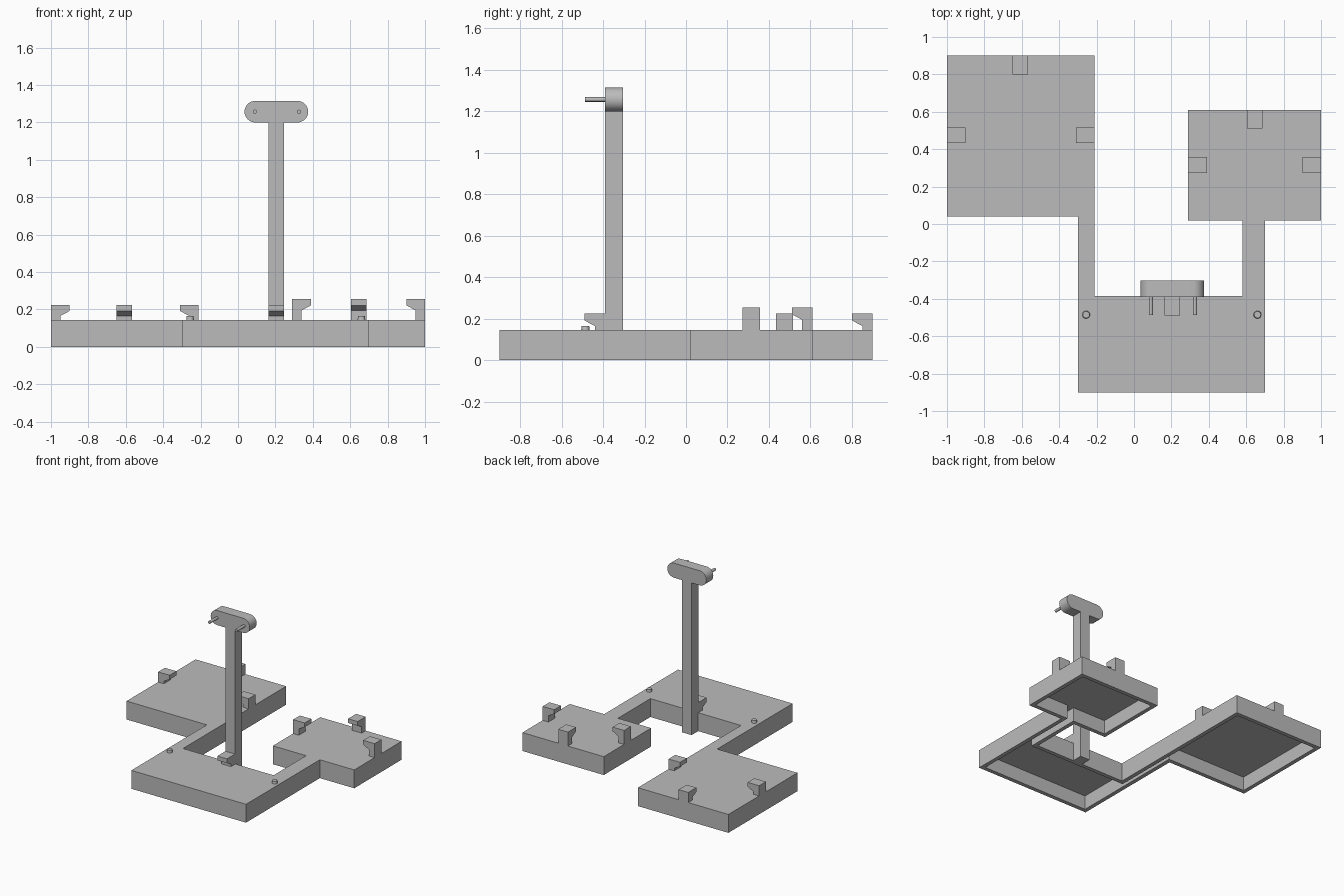
import bpy, bmesh, math
from mathutils import Matrix, Vector

cube = bpy.data.objects.get("Cube")
if cube:
    bpy.data.objects.remove(cube)

GREY = (0.5, 0.5, 0.5, 1)
mat = bpy.data.materials.new("plain_grey")
mat.use_nodes = True
mat.diffuse_color = GREY
mat.node_tree.nodes["Principled BSDF"].inputs["Base Color"].default_value = GREY

DECK = 0.145


def finish(bm, name, smooth=False):
    bmesh.ops.recalc_face_normals(bm, faces=bm.faces)
    me = bpy.data.meshes.new(name)
    bm.to_mesh(me)
    bm.free()
    me.materials.append(mat)
    ob = bpy.data.objects.new(name, me)
    bpy.context.collection.objects.link(ob)
    if smooth:
        bpy.ops.object.select_all(action='DESELECT')
        ob.select_set(True)
        bpy.context.view_layer.objects.active = ob
        bpy.ops.object.shade_smooth_by_angle(angle=math.radians(35))
    return ob


def prism(points, direction):
    """Extrude a closed outline along a direction."""
    bm = bmesh.new()
    face = bm.faces.new([bm.verts.new(p) for p in points])
    ext = bmesh.ops.extrude_face_region(bm, geom=[face], use_keep_orig=True)
    verts = [g for g in ext["geom"] if isinstance(g, bmesh.types.BMVert)]
    bmesh.ops.translate(bm, verts=verts, vec=direction)
    bmesh.ops.recalc_face_normals(bm, faces=bm.faces)
    return bm


def rod(name, start, end, r1, r2):
    start, end = Vector(start), Vector(end)
    axis = end - start
    turn = axis.to_track_quat('Z', 'Y').to_matrix().to_4x4()
    bm = bmesh.new()
    bmesh.ops.create_cone(bm, cap_ends=True, segments=24, radius1=r1, radius2=r2,
                          depth=axis.length,
                          matrix=Matrix.Translation((start + end) / 2) @ turn)
    finish(bm, name, True)


def clip(name, x, y, angle, top):
    """Hook on a deck edge, its lip pointing inward along the angle."""
    outline = [(0, DECK), (0.05, DECK), (0.05, top - 0.06), (0.1, top - 0.033),
               (0.1, top), (0, top)]
    bm = prism([(u, -0.042, z) for u, z in outline], (0, 0.084, 0))
    place = Matrix.Translation((x, y, 0)) @ Matrix.Rotation(math.radians(angle), 4, 'Z')
    bmesh.ops.transform(bm, matrix=place, verts=bm.verts)
    finish(bm, name)


# Base: one outline, hollowed from beneath
outline = [(-0.3, -0.9), (0.7, -0.9), (0.7, 0.02), (1, 0.02), (1, 0.61),
           (0.29, 0.61), (0.29, 0.02), (0.58, 0.02), (0.58, -0.385),
           (-0.21, -0.385), (-0.21, 0.9), (-1, 0.9), (-1, 0.04), (-0.3, 0.04)]
bm = prism([(x, y, 0) for x, y in outline], (0, 0, DECK))
under = min(bm.faces, key=lambda f: f.calc_center_median().z)
bmesh.ops.inset_region(bm, faces=[under], thickness=0.032, use_even_offset=True)
pocket = bmesh.ops.extrude_discrete_faces(bm, faces=[under])["faces"][0]
bmesh.ops.translate(bm, verts=pocket.verts, vec=(0, 0, 0.11))
finish(bm, "base")

# Clips round both platforms and at the foot of the post
clip("large_platform_right_clip", -1, 0.475, 0, 0.225)
clip("large_platform_left_clip", -0.21, 0.475, 180, 0.225)
clip("large_platform_back_clip", -0.608, 0.9, -90, 0.225)
clip("small_platform_right_clip", 0.29, 0.315, 0, 0.255)
clip("small_platform_left_clip", 1, 0.315, 180, 0.255)
clip("small_platform_back_clip", 0.645, 0.61, -90, 0.255)
clip("front_platform_clip", 0.205, -0.39, -90, 0.225)

# Post
finish(prism([(0.163, -0.39, 0), (0.247, -0.39, 0), (0.247, -0.303, 0), (0.163, -0.303, 0)],
             (0, 0, 1.21)), "post")

# Rounded head
r, cz = 0.0575, 1.2575
ends = [(0.375 - r, -90), (0.035 + r, 90)]
head = []
for cx, first in ends:
    for i in range(17):
        a = math.radians(first + i * 180 / 16)
        head.append((cx + r * math.cos(a), -0.39, cz + r * math.sin(a)))
finish(prism(head, (0, 0.087, 0)), "head", True)

# Pins on the head and locating studs on the front platform
for side, x in (("right", 0.09), ("left", 0.326)):
    rod(side + "_head_pin", (x, -0.385, cz), (x, -0.487, cz), 0.011, 0.011)
for side, x in (("right", -0.256), ("left", 0.66)):
    rod(side + "_stud", (x, -0.485, DECK - 0.01), (x, -0.485, 0.165), 0.022, 0.018)
